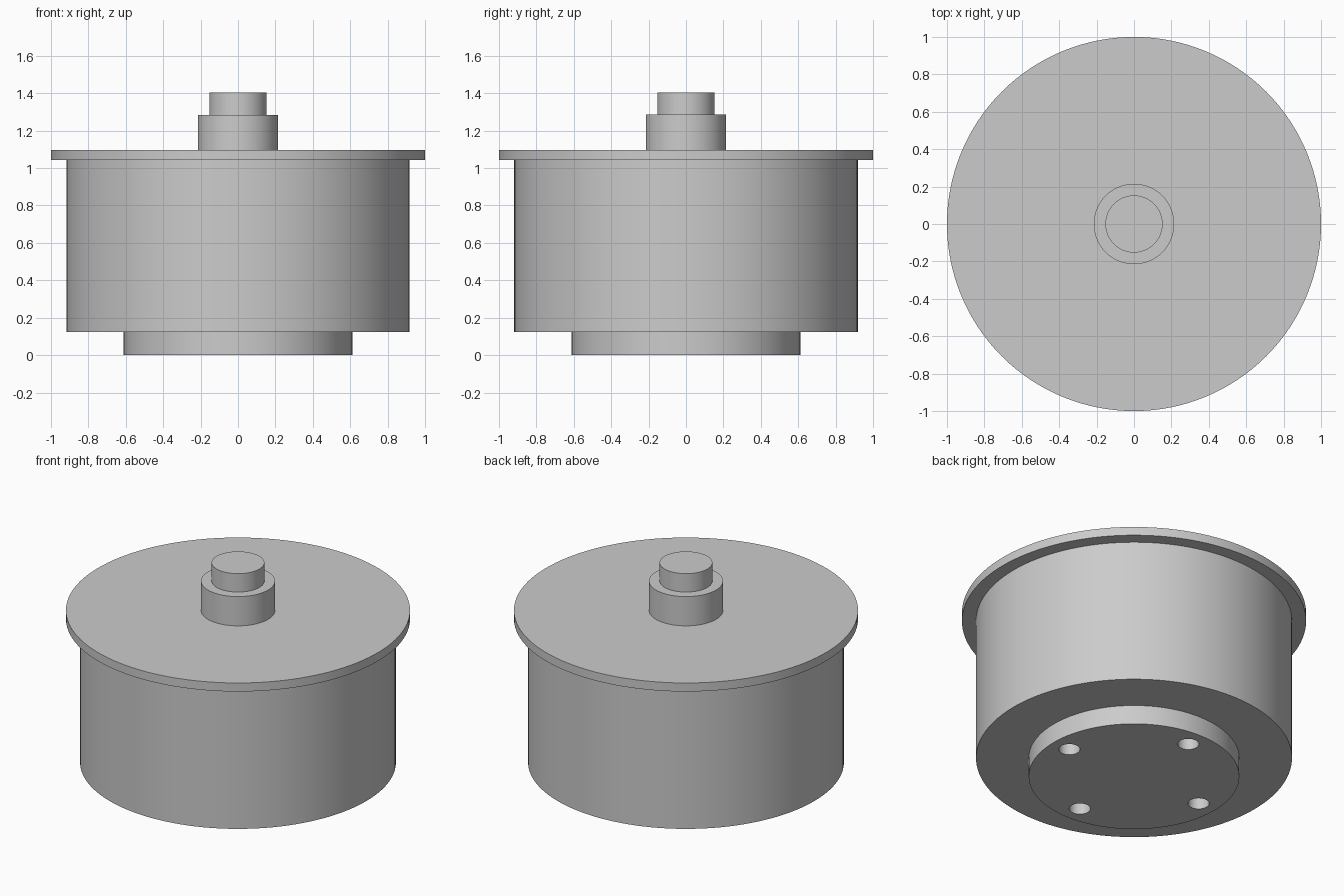
import bpy, bmesh
from math import cos, sin, pi, radians

SIDES = 128
default_cube = bpy.data.objects.get("Cube")
if default_cube:
    bpy.data.objects.remove(default_cube, do_unlink=True)

grey = bpy.data.materials.new("plain grey")
grey.use_nodes = True
colour = (0.6, 0.6, 0.6, 1)
grey.diffuse_color = colour
grey.node_tree.nodes["Principled BSDF"].inputs["Base Color"].default_value = colour


def finish(bm, name):
    bmesh.ops.recalc_face_normals(bm, faces=bm.faces)
    mesh = bpy.data.meshes.new(name)
    bm.to_mesh(mesh)
    bm.free()
    mesh.materials.append(grey)
    obj = bpy.data.objects.new(name, mesh)
    bpy.context.collection.objects.link(obj)
    return obj


def smooth(obj):
    bpy.ops.object.select_all(action="DESELECT")
    obj.select_set(True)
    bpy.context.view_layer.objects.active = obj
    bpy.ops.object.shade_smooth_by_angle(angle=radians(30))


def solid_cylinder(bm, radius, bottom, top, sides, x=0, y=0):
    made = bmesh.ops.create_cone(bm, cap_ends=True, segments=sides, radius1=radius,
                                 radius2=radius, depth=top - bottom)
    bmesh.ops.translate(bm, verts=made["verts"], vec=(x, y, (top + bottom) / 2))


def turned(name, profile):
    """Revolve (radius, height) points around z, closing the top if it ends in a rim."""
    bm = bmesh.new()
    rings = [[bm.verts.new((r * cos(2 * pi * i / SIDES), r * sin(2 * pi * i / SIDES), z))
              for i in range(SIDES)] for r, z in profile]
    for low, high in zip(rings, rings[1:]):
        for i in range(SIDES):
            j = (i + 1) % SIDES
            bm.faces.new((low[i], low[j], high[j], high[i]))
    if name == "shaft_tip":
        bm.faces.new(rings[-1])
    smooth(finish(bm, name))


# Radii and levels of the stepped body
BOSS, DRUM, LID, COLLAR, TIP = 0.612, 0.918, 1.0, 0.215, 0.153
Z_BOSS, Z_DRUM, Z_LID, Z_COLLAR, Z_TIP = 0.123, 1.042, 1.097, 1.285, 1.403

# Round mounting boss underneath, with four blind screw holes
bm = bmesh.new()
solid_cylinder(bm, BOSS, 0, Z_BOSS, SIDES)
boss = finish(bm, "mounting_boss")

bm = bmesh.new()
for k in range(4):
    a = k * pi / 2
    solid_cylinder(bm, 0.062, -0.05, 0.12, 40, 0.49 * cos(a), 0.49 * sin(a))
cutter = finish(bm, "screw_hole_cutter")
cutter.hide_render = True

cut = boss.modifiers.new("screw_holes", "BOOLEAN")
cut.operation, cut.solver, cut.object = "DIFFERENCE", "EXACT", cutter
bpy.ops.object.select_all(action="DESELECT")
boss.select_set(True)
bpy.context.view_layer.objects.active = boss
bpy.ops.object.modifier_apply(modifier=cut.name)
bpy.data.objects.remove(cutter, do_unlink=True)
smooth(boss)

# Drum, lid with overhanging rim, and stepped shaft
turned("drum", [(BOSS, Z_BOSS), (DRUM, Z_BOSS), (DRUM, Z_DRUM)])
turned("lid", [(DRUM, Z_DRUM), (LID, Z_DRUM), (LID, Z_LID), (COLLAR, Z_LID)])
turned("shaft_collar", [(COLLAR, Z_LID), (COLLAR, Z_COLLAR), (TIP, Z_COLLAR)])
turned("shaft_tip", [(TIP, Z_COLLAR), (TIP, Z_TIP)])
